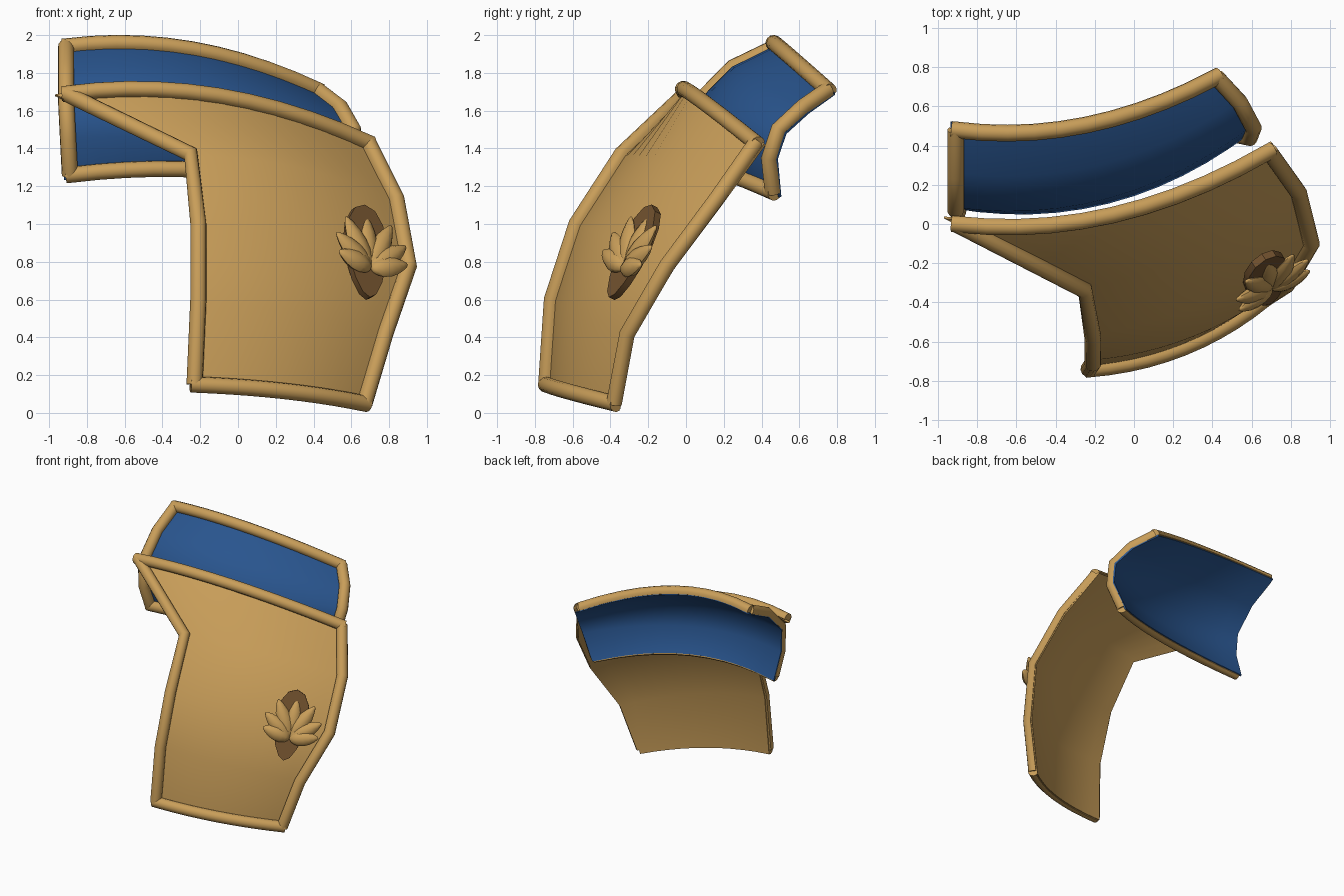
import bpy, bmesh, math
from mathutils import Vector, Matrix

if "Cube" in bpy.data.objects:
    bpy.data.objects.remove(bpy.data.objects["Cube"])

def material(name, rgb):
    m = bpy.data.materials.new(name)
    m.diffuse_color = (*rgb, 1)
    m.use_nodes = True
    m.node_tree.nodes["Principled BSDF"].inputs["Base Color"].default_value = m.diffuse_color
    return m

GOLD = material("tan_gold", (0.58, 0.34, 0.10))
BLUE = material("blue_cloth", (0.022, 0.09, 0.27))
BROWN = material("dark_brown", (0.17, 0.085, 0.028))
INSET = 0.022          # how far the plates lie behind the rim centre line

def finish(bm, name, mat, angle=50, thickness=0):
    me = bpy.data.meshes.new(name)
    bm.to_mesh(me)
    bm.free()
    ob = bpy.data.objects.new(name, me)
    bpy.context.collection.objects.link(ob)
    me.materials.append(mat)
    bpy.ops.object.select_all(action='DESELECT')
    ob.select_set(True)
    bpy.context.view_layer.objects.active = ob
    if thickness:
        s = ob.modifiers.new("thickness", 'SOLIDIFY')
        s.thickness = thickness
        s.offset = 0
        bpy.ops.object.modifier_apply(modifier=s.name)
    bpy.ops.object.shade_smooth_by_angle(angle=math.radians(angle))

def arc(row, t):
    """Point on a bowed row: (left end, right end, bulge)."""
    a, b, k = (Vector(p) for p in row)
    return a.lerp(b, t) + k * 4 * t * (1 - t)

def sheet(name, rows, mat, n=12, ext=0.03):
    """Thin curved plate under its rim; returns its surface normals."""
    pts = [[arc(r, -0.022 + 1.044 * i / n) for i in range(n + 1)] for r in rows]
    for edge, nxt in ((0, 1), (-1, -2)):
        pts[edge] = [p + (p - q).normalized() * ext for p, q in zip(pts[edge], pts[nxt])]
    bm = bmesh.new()
    vs = [[bm.verts.new(p) for p in r] for r in pts]
    for r in range(len(rows) - 1):
        for c in range(n):
            bm.faces.new((vs[r][c], vs[r + 1][c], vs[r + 1][c + 1], vs[r][c + 1]))
    bm.normal_update()
    normals = [(v.co.copy(), v.normal.copy()) for v in bm.verts]
    for v, (co, nrm) in zip(bm.verts, normals):
        v.co = co - nrm * INSET
    finish(bm, name, mat, thickness=0.014)
    return normals

def tube(name, path, normals, radius=0.043, sides=12):
    """Rim bar: round section with a flat back that rests on the plate."""
    bm = bmesh.new()
    rings = []
    for i, p in enumerate(path):
        d = (path[min(i + 1, len(path) - 1)] - path[max(i - 1, 0)]).normalized()
        nrm = min(normals, key=lambda q: (q[0] - p).length)[1]
        u = d.cross(nrm).normalized()
        w = u.cross(d)
        rings.append([bm.verts.new(p + radius * u * math.cos(a) + w * max(radius * math.sin(a), -INSET))
                      for a in (2 * math.pi * k / sides for k in range(sides))])
    for a, b in zip(rings, rings[1:]):
        for k in range(sides):
            j = (k + 1) % sides
            bm.faces.new((a[k], a[j], b[j], b[k]))
    bm.faces.new(rings[0])
    bm.faces.new(rings[-1])
    bmesh.ops.recalc_face_normals(bm, faces=bm.faces)
    finish(bm, name, GOLD)

def overshoot(path, d=0.02):
    path[0] = path[0] + (path[0] - path[1]).normalized() * d
    path[-1] = path[-1] + (path[-1] - path[-2]).normalized() * d
    return path

def plate(name, rows, mat):
    nrm = sheet(name, rows, mat)
    line = lambda r: overshoot([arc(r, i / 10) for i in range(11)])
    tube(name + "_top_rim", line(rows[0]), nrm)
    tube(name + "_bottom_rim", line(rows[-1]), nrm)
    tube(name + "_left_rim", [Vector(r[0]) for r in rows], nrm)
    tube(name + "_right_rim", [Vector(r[1]) for r in rows], nrm)

# Lower plate: rows from top to bottom
plate("lower_plate", [
    ((-0.91, 0.00, 1.69), (0.69, 0.37, 1.43), (0, -0.14, 0.12)),
    ((-0.25, -0.34, 1.37), (0.84, 0.16, 1.13), (0.02, -0.07, 0.06)),
    ((-0.21, -0.58, 1.00), (0.905, -0.10, 0.78), (0.02, -0.075, 0.04)),
    ((-0.21, -0.71, 0.60), (0.78, -0.31, 0.42), (0.03, -0.075, 0.02)),
    ((-0.23, -0.74, 0.15), (0.67, -0.38, 0.05), (0.03, -0.07, 0.015)),
], GOLD)

# Upper plate: C-shaped band behind the lower one
plate("upper_plate", [
    ((-0.91, 0.48, 1.94), (0.42, 0.75, 1.71), (0, -0.11, 0.10)),
    ((-0.91, 0.25, 1.83), (0.54, 0.62, 1.62), (0.02, -0.14, 0.09)),
    ((-0.91, 0.07, 1.65), (0.61, 0.49, 1.50), (0.03, -0.16, 0.06)),
    ((-0.90, 0.06, 1.45), (0.59, 0.44, 1.35), (0.03, -0.16, 0.05)),
    ((-0.89, 0.13, 1.26), (0.50, 0.46, 1.17), (0.03, -0.13, 0.07)),
], BLUE)

# Local frame of the ornament on the lower plate
up = Vector((-0.05, 0.42, 0.91)).normalized()
out = Vector((0.85, 0.5, -0.12)).cross(up).normalized()
side = up.cross(out)

def frame(origin, x, y, z):
    m = Matrix((x, y, z)).transposed().to_4x4()
    m.translation = origin
    return m

# Dark oval backing, narrower towards the bottom
bm = bmesh.new()
bmesh.ops.create_cone(bm, segments=14, radius1=1, radius2=1, depth=0.04, cap_ends=True)
for v in bm.verts:
    w = 0.12 + 0.025 * v.co.y
    v.co = (v.co.x * w, v.co.y * 0.27, v.co.z)
bmesh.ops.transform(bm, matrix=frame(Vector((0.675, -0.28, 0.85)), side, up, out), verts=bm.verts)
finish(bm, "ornament_backing", BROWN, 30)

# Lotus petals: pointed lathed buds fanned around one base
def petal(i, angle, length, width, lift):
    a = math.radians(angle)
    d = (up * math.cos(a) + side * math.sin(a) + out * lift).normalized()
    x = d.cross(out).normalized()
    n = x.cross(d)
    bm = bmesh.new()
    bmesh.ops.create_uvsphere(bm, u_segments=8, v_segments=8, radius=1)
    for v in bm.verts:
        t = (v.co.z + 1) / 2
        taper = 1.1 - 0.55 * t ** 3
        v.co = (v.co.x * width * taper, v.co.y * width * 0.7 * taper, t * length)
    base = Vector((0.69, -0.315, 0.755)) + out * (0.01 + 0.1 * lift)
    bmesh.ops.transform(bm, matrix=frame(base, x, n, d), verts=bm.verts)
    bmesh.ops.recalc_face_normals(bm, faces=bm.faces)
    finish(bm, f"lotus_petal_{i}", GOLD)

petals = [(0, 0.31, 0.055, 0.0)]
for s in (-1, 1):
    petals += [(s * 27, 0.31, 0.055, 0.05), (s * 53, 0.27, 0.055, 0.1),
               (s * 77, 0.22, 0.055, 0.15)]
for i, p in enumerate(petals):
    petal(i, *p)
